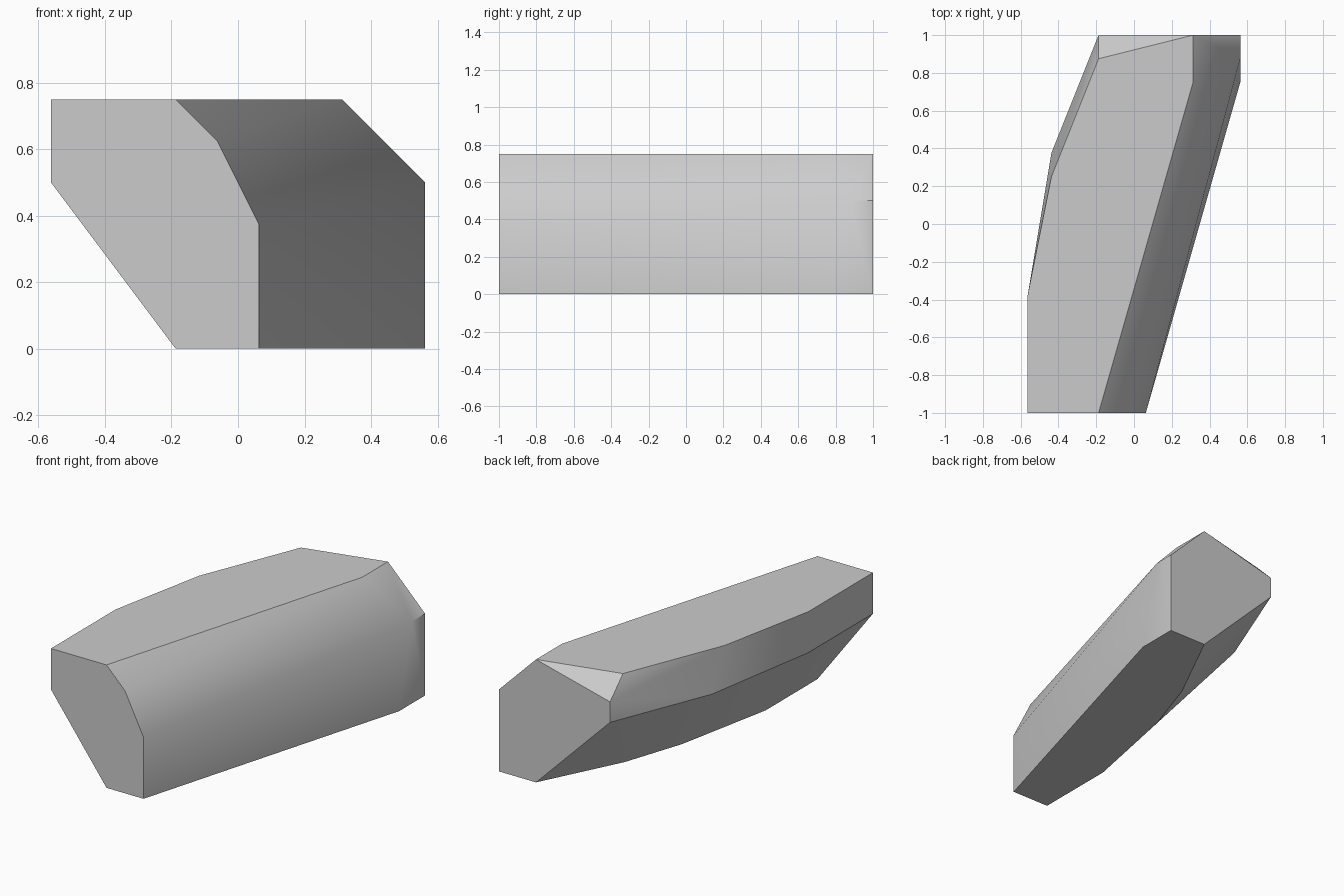
import bpy
import bmesh
import math

default = bpy.data.objects.get("Cube")
if default:
    bpy.data.objects.remove(default, do_unlink=True)

UNIT = 1 / 16  # the block is cut on a grid of sixteenths

# Stone colour
stone = bpy.data.materials.new("stone_grey")
stone.use_nodes = True
grey = (0.6, 0.6, 0.6, 1)
stone.diffuse_color = grey
stone.node_tree.nodes["Principled BSDF"].inputs["Base Color"].default_value = grey

# Corner outlines of the chiselled block at each height (x, y)
outlines = {
    12: [(-9, -16), (-3, -16), (5, 12), (5, 16), (-3, 14), (-7, 4), (-9, -6)],
    10: [(-1, -16), (-3, 16)],
    8: [(-9, -16), (-9, -6), (-7, 6), (-3, 16), (9, 16), (9, 14)],
    6: [(1, -16)],
    0: [(-3, -16), (-3, -8), (-1, 2), (1, 8), (5, 16), (9, 16), (9, 12), (1, -16)],
}

# Wrap the outlines in one skin and merge the flat faces
bm = bmesh.new()
for z, corners in outlines.items():
    for x, y in corners:
        bm.verts.new((x * UNIT, y * UNIT, z * UNIT))
bmesh.ops.convex_hull(bm, input=bm.verts)
bmesh.ops.dissolve_limit(bm, angle_limit=math.radians(0.5),
                         verts=bm.verts, edges=bm.edges)
bmesh.ops.recalc_face_normals(bm, faces=bm.faces)

mesh = bpy.data.meshes.new("stone_block")
bm.to_mesh(mesh)
bm.free()
mesh.materials.append(stone)
block = bpy.data.objects.new("stone_block", mesh)
bpy.context.collection.objects.link(block)

# Soft long sides, crisp chiselled edges
bpy.ops.object.select_all(action="DESELECT")
block.select_set(True)
bpy.context.view_layer.objects.active = block
bpy.ops.object.shade_smooth_by_angle(angle=math.radians(30))
